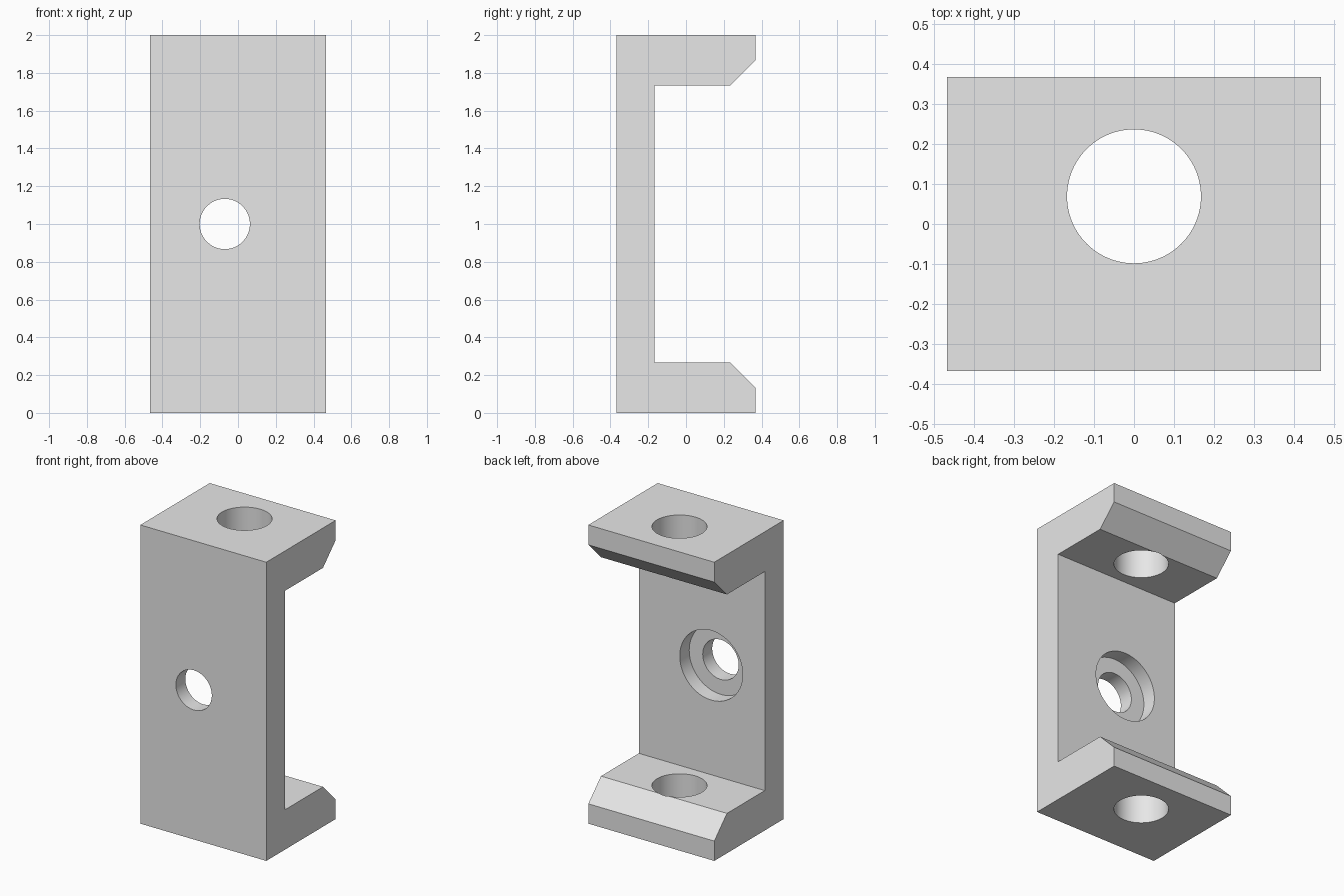
import bpy
import bmesh
from math import pi

cube = bpy.data.objects.get("Cube")
if cube:
    bpy.data.objects.remove(cube, do_unlink=True)

WIDTH, HEIGHT, HALF_DEPTH = 0.933, 2.0, 0.367
HOLE_X = -0.07

grey = bpy.data.materials.new("plain grey")
grey.use_nodes = True
grey.diffuse_color = (0.8, 0.8, 0.8, 1)
grey.node_tree.nodes["Principled BSDF"].inputs["Base Color"].default_value = (0.8, 0.8, 0.8, 1)


# C-shaped side profile: lower half, mirrored for the upper half
lower = [(-HALF_DEPTH, 0), (HALF_DEPTH, 0), (HALF_DEPTH, 0.133), (0.233, 0.267), (-0.167, 0.267)]
profile = lower + [(y, HEIGHT - z) for y, z in reversed(lower)]

bm = bmesh.new()
face = bm.faces.new([bm.verts.new((-WIDTH / 2, y, z)) for y, z in profile])
side = bmesh.ops.extrude_face_region(bm, geom=[face])
moved = [v for v in side["geom"] if isinstance(v, bmesh.types.BMVert)]
bmesh.ops.translate(bm, verts=moved, vec=(WIDTH, 0, 0))
bmesh.ops.recalc_face_normals(bm, faces=bm.faces)
mesh = bpy.data.meshes.new("bracket")
bm.to_mesh(mesh)
bm.free()
mesh.materials.append(grey)
bracket = bpy.data.objects.new("bracket", mesh)
bpy.context.collection.objects.link(bracket)


def cut_hole(name, radius, length, location, tilt=0.0):
    """Subtract a round hole from the bracket."""
    bpy.ops.mesh.primitive_cylinder_add(vertices=96, radius=radius, depth=length,
                                        location=location, rotation=(tilt, 0, 0))
    cutter = bpy.context.object
    cutter.name = name
    cutter.data.materials.append(grey)
    mod = bracket.modifiers.new(name, 'BOOLEAN')
    mod.operation = 'DIFFERENCE'
    mod.solver = 'EXACT'
    mod.object = cutter
    bpy.ops.object.select_all(action='DESELECT')
    bracket.select_set(True)
    bpy.context.view_layer.objects.active = bracket
    bpy.ops.object.modifier_apply(modifier=name)
    bpy.data.objects.remove(cutter, do_unlink=True)


# Vertical holes through both arms
for label, z in (("lower_arm_hole", 0.13), ("upper_arm_hole", HEIGHT - 0.13)):
    cut_hole(label, 0.167, 0.5, (0, 0.069, z))

# Screw hole through the plate, with a counterbore on its inner face
cut_hole("screw_hole", 0.133, 0.4, (HOLE_X, -0.267, 1), pi / 2)
cut_hole("counterbore", 0.233, 0.2, (HOLE_X, -0.167, 1), pi / 2)

# Smooth bores, sharp edges elsewhere
bpy.ops.object.shade_smooth_by_angle(angle=pi / 6)
